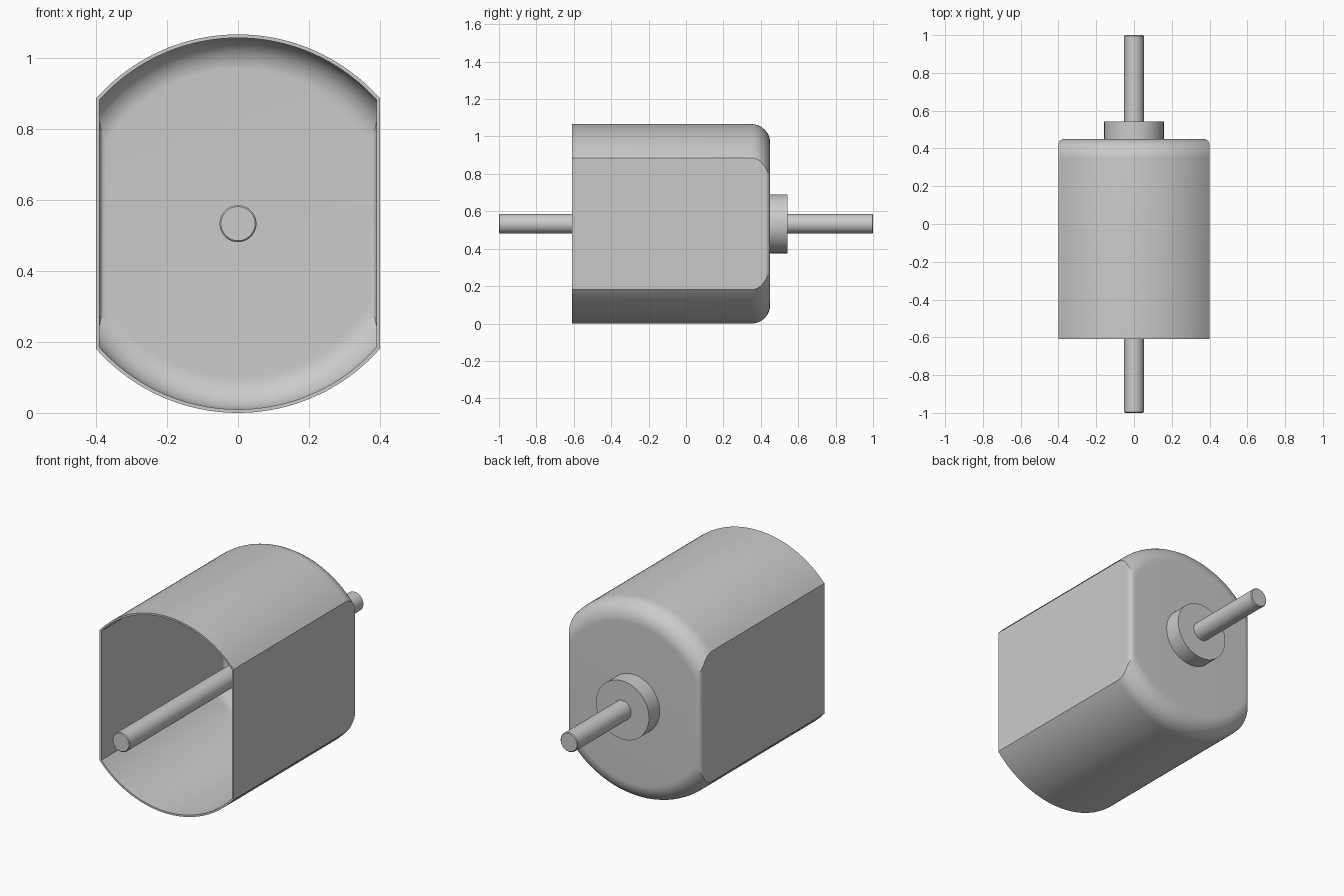
import bpy, bmesh, math

cube = bpy.data.objects.get("Cube")
if cube:
    bpy.data.objects.remove(cube, do_unlink=True)

CZ = 0.533          # height of the shaft axis
FRONT, BACK = -0.61, 0.45
WALL = 0.01
ARC_STEPS, FILLET_STEPS = 40, 10

metal = bpy.data.materials.new("grey metal")
metal.use_nodes = True
GREY = (0.6, 0.6, 0.6, 1)
metal.diffuse_color = GREY
metal.node_tree.nodes["Principled BSDF"].inputs["Base Color"].default_value = GREY


def finish(name, bm):
    bmesh.ops.recalc_face_normals(bm, faces=bm.faces)
    mesh = bpy.data.meshes.new(name)
    bm.to_mesh(mesh)
    bm.free()
    mesh.materials.append(metal)
    obj = bpy.data.objects.new(name, mesh)
    bpy.context.collection.objects.link(obj)
    bpy.ops.object.select_all(action="DESELECT")
    obj.select_set(True)
    bpy.context.view_layer.objects.active = obj
    bpy.ops.object.shade_smooth_by_angle(angle=math.radians(25))
    return obj


def section(bm, y, r, w):
    """Circle of radius r with both sides cut flat at x = +-w."""
    half = math.asin(w / r)
    ring = []
    for turn in (0, math.pi):
        for i in range(ARC_STEPS + 1):
            a = turn - half + 2 * half * i / ARC_STEPS
            ring.append(bm.verts.new((r * math.sin(a), y, CZ + r * math.cos(a))))
    return ring


def shell_rings(bm, inset):
    """Sections from the open front to the rounded back."""
    r, w, back = CZ - inset, 0.4 - inset, BACK - inset
    big, small = 0.1 - inset, 0.03 - inset
    depths = {FRONT}
    for i in range(FILLET_STEPS + 1):
        s = math.sin(math.pi / 2 * i / FILLET_STEPS)
        depths |= {round(back - big + big * s, 5), round(back - small + small * s, 5)}

    def fillet(y, size):
        d = min(size, max(0, y - (back - size)))
        return size - math.sqrt(max(0, size * size - d * d))

    return [section(bm, y, r - fillet(y, big), w - fillet(y, small))
            for y in sorted(depths)]


# Hollow can with two flat sides, open at the front
bm = bmesh.new()
outer, inner = shell_rings(bm, 0), shell_rings(bm, WALL)
for rings in (outer, inner):
    bm.faces.new(rings[-1])
rings = outer[::-1] + inner
for a, b in zip(rings, rings[1:]):
    n = len(a)
    for i in range(n):
        j = (i + 1) % n
        bm.faces.new((a[i], a[j], b[j], b[i]))
finish("motor_can", bm)


def rod(name, radius, y0, y1, chamfer=0.0):
    """Cylinder along y on the shaft axis."""
    bm = bmesh.new()
    profile = [(y0, radius - chamfer), (y1, radius - chamfer)]
    if chamfer:
        profile[1:1] = [(y0 + chamfer, radius), (y1 - chamfer, radius)]
    n = 64
    rings = [[bm.verts.new((r * math.cos(math.tau * i / n), y,
                            CZ + r * math.sin(math.tau * i / n)))
              for i in range(n)] for y, r in profile]
    for a, b in zip(rings, rings[1:]):
        for i in range(n):
            j = (i + 1) % n
            bm.faces.new((a[i], a[j], b[j], b[i]))
    bm.faces.new(rings[0])
    bm.faces.new(rings[-1])
    return finish(name, bm)


# Bearing boss on the back and the shaft through the whole motor
rod("bearing_boss", 0.158, BACK - 0.005, 0.542)
rod("shaft", 0.052, -1, 1, 0.004)
